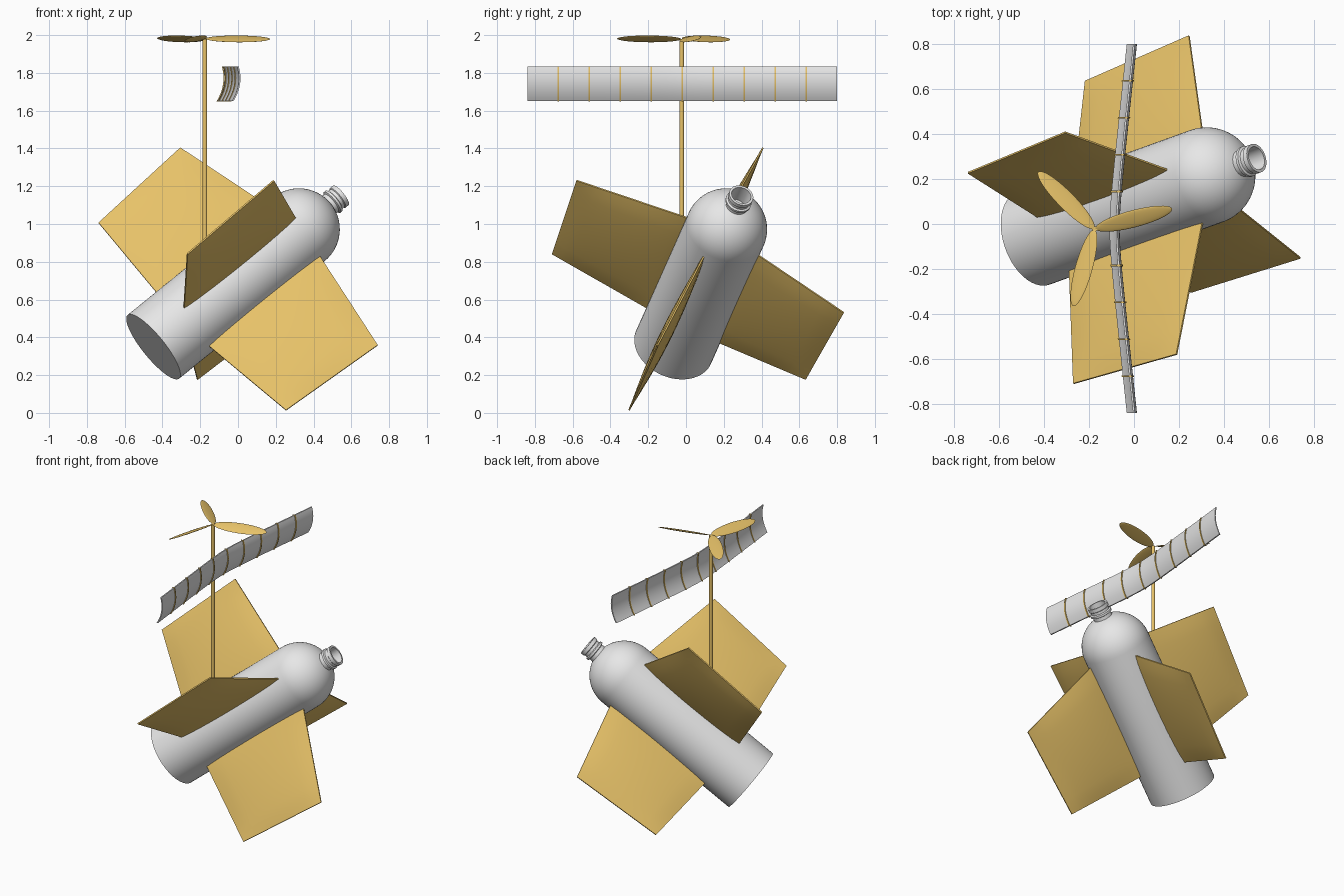
import bpy, bmesh, math
from mathutils import Vector, Matrix

if "Cube" in bpy.data.objects:
    bpy.data.objects.remove(bpy.data.objects["Cube"])


def material(name, rgb):
    m = bpy.data.materials.new(name)
    m.diffuse_color = (*rgb, 1)
    m.use_nodes = True
    m.node_tree.nodes["Principled BSDF"].inputs["Base Color"].default_value = m.diffuse_color
    return m


GREY = material("pale_grey", (0.8, 0.8, 0.8))
GOLD = material("gold", (0.8, 0.54, 0.14))


def finish(name, bm, mat, angle=35):
    bmesh.ops.recalc_face_normals(bm, faces=bm.faces)
    me = bpy.data.meshes.new(name)
    bm.to_mesh(me)
    bm.free()
    ob = bpy.data.objects.new(name, me)
    bpy.context.collection.objects.link(ob)
    me.materials.append(mat)
    bpy.ops.object.select_all(action='DESELECT')
    ob.select_set(True)
    bpy.context.view_layer.objects.active = ob
    bpy.ops.object.shade_smooth_by_angle(angle=math.radians(angle))
    return ob


def loft(name, rings, mat, angle=35):
    """Skin a list of closed rings and cap both ends."""
    bm = bmesh.new()
    vs = [[bm.verts.new(p) for p in ring] for ring in rings]
    n = len(vs[0])
    for a, b in zip(vs, vs[1:]):
        for i in range(n):
            j = (i + 1) % n
            bm.faces.new((a[i], a[j], b[j], b[i]))
    bm.faces.new(vs[0])
    bm.faces.new(vs[-1])
    return finish(name, bm, mat, angle)


# Slanted frame shared by bottle and fins: D along the bottle, U and V sideways
D = Vector((0.749, 0.270, 0.605)).normalized()
U = Vector((-0.656, 0.355, 0.666))
U = (U - D * U.dot(D)).normalized()
V = U.cross(D).normalized()
if V.y > 0:
    V = -V

# Bottle: lathe profile (radius, distance along axis) with a domed shoulder
base, R, L = Vector((-0.448, -0.065, 0.35)), 0.217, 1.028
profile = [(R, 0), (R, L / 2)]
stop = math.acos(0.06 / R)
for i in range(15):
    a = stop * i / 14
    profile.append((R * math.cos(a), L + R * math.sin(a)))
profile += [(0.059, 1.258), (0.070, 1.263), (0.070, 1.276), (0.060, 1.281),
            (0.060, 1.298), (0.066, 1.302), (0.066, 1.325), (0.053, 1.325),
            (0.053, 1.22)]
N = 56
loft("bottle", [[base + D * t + (U * math.cos(2 * math.pi * k / N)
                                 + V * math.sin(2 * math.pi * k / N)) * r
                 for k in range(N)] for r, t in profile], GREY)

# Four padded trapezoid fins around the bottle
P0 = Vector((-0.242, -0.037, 0.51))
M = 12


def fin(name, w):
    nrm = D.cross(w).normalized()

    def point(s, q, side):
        lo = -0.058 * (1 - q)
        hi = 0.613 + 0.14 * (1 - q)
        r = 0.10 + (0.65 + 0.04 * s) * q
        swell = 0.004 + 0.026 * (16 * s * (1 - s) * q * (1 - q)) ** 0.7
        return P0 + D * (lo + (hi - lo) * s) + w * r + nrm * side * swell

    qs = [i / M for i in range(M + 1)]
    rings = [[point(s, q, 1) for q in qs] + [point(s, q, -1) for q in qs[::-1]]
             for s in qs]
    loft(name, rings, GOLD)


for name, w in (("fin_upper", U), ("fin_lower", -U), ("fin_front", V), ("fin_back", -V)):
    fin(name, w)

# Mast
HUB = Vector((-0.175, -0.022, 1.98))
bm = bmesh.new()
bmesh.ops.create_cone(bm, cap_ends=True, segments=20, radius1=0.012, radius2=0.012,
                      depth=1.27, matrix=Matrix.Translation((HUB.x, HUB.y, 1.345)))
finish("mast", bm, GOLD)

# Three pitched leaf-shaped propeller blades
for k in range(3):
    bm = bmesh.new()
    m = (Matrix.Translation(HUB) @ Matrix.Rotation(math.radians(14.6 + 120 * k), 4, 'Z')
         @ Matrix.Rotation(math.radians(24), 4, 'X')
         @ Matrix.Translation((0.18, 0, 0)) @ Matrix.Diagonal((0.176, 0.042, 0.006, 1)))
    bmesh.ops.create_uvsphere(bm, u_segments=40, v_segments=12, radius=1, matrix=m)
    finish("propeller_blade_%d" % (k + 1), bm, GOLD, 60)


# Curved sail, bent backwards at its middle
def sail_ring(y, h, grow):
    """Bowed cross-section of half thickness h at position y."""
    c, k = 0.82, 0.12
    bend = (math.hypot(y + 0.02, k) - k) / (math.hypot(c, k) - k)
    x0 = -0.077 + 0.077 * bend
    pts = []
    for side in (1, -1):
        row = []
        for i in range(13):
            f = i / 12
            z = 1.65 - grow + (0.183 + 2 * grow) * f
            x = x0 - 0.028 + 0.028 * f + 0.021 * 4 * f * (1 - f)
            row.append(Vector((x + side * h, y, z)))
        pts += row if side == 1 else row[::-1]
    return pts


loft("sail", [sail_ring(-0.84 + 1.64 * i / 40, 0.004, 0) for i in range(41)], GREY)

# Nine thin ribs wrapped around the sail
for i in range(9):
    y = -0.84 + 0.164 * (i + 1)
    loft("sail_rib_%d" % (i + 1),
         [sail_ring(y - 0.004, 0.009, 0.002), sail_ring(y + 0.004, 0.009, 0.002)], GOLD)
